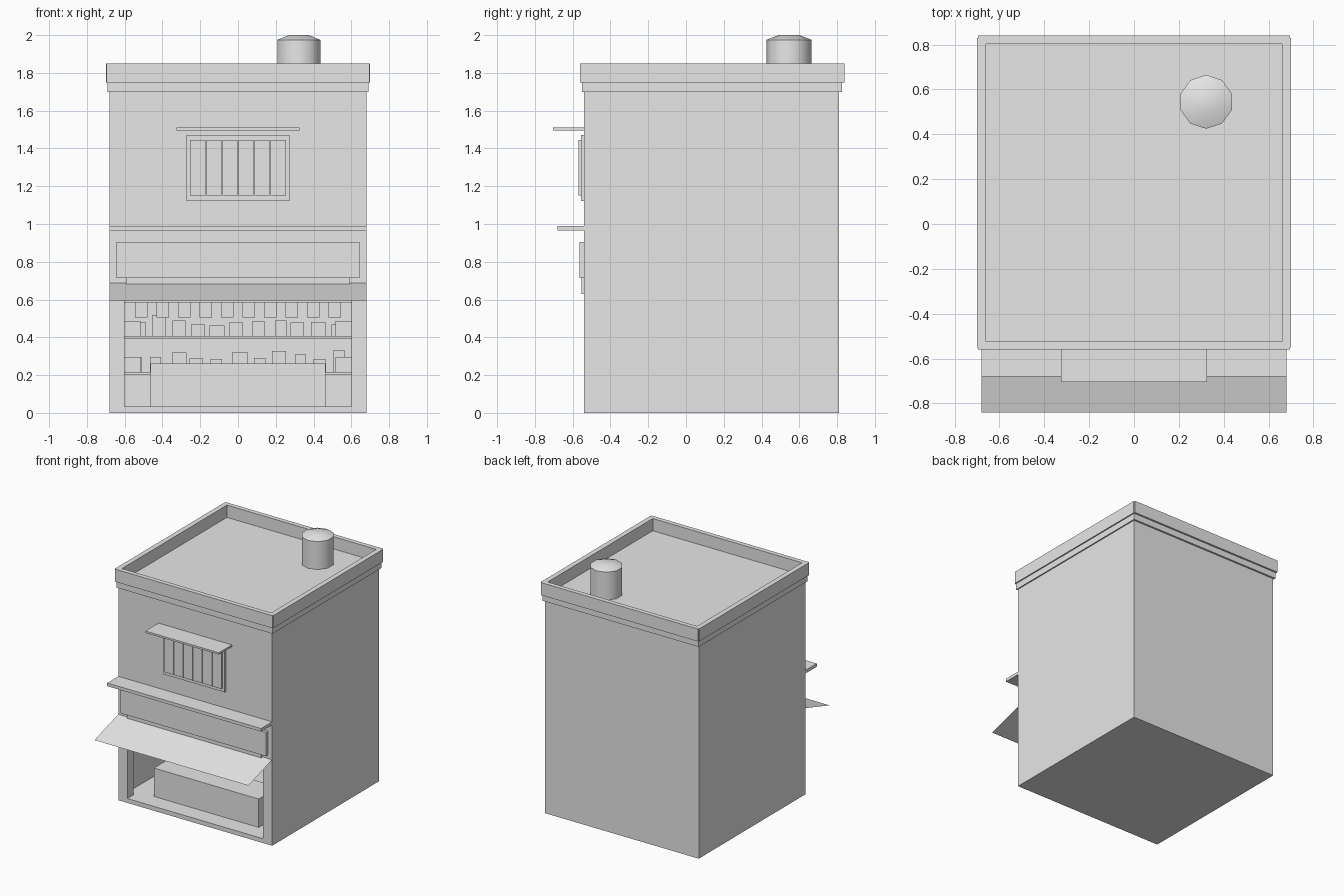
import bpy, bmesh, random
from mathutils import Vector

random.seed(4)
if "Cube" in bpy.data.objects:
    bpy.data.objects.remove(bpy.data.objects["Cube"], do_unlink=True)

grey = bpy.data.materials.new("plain_grey")
grey.use_nodes = True
grey.diffuse_color = (0.8, 0.8, 0.8, 1)
grey.node_tree.nodes["Principled BSDF"].inputs["Base Color"].default_value = (0.8, 0.8, 0.8, 1)


def finish(bm, name):
    mesh = bpy.data.meshes.new(name)
    bm.to_mesh(mesh)
    bm.free()
    mesh.materials.append(grey)
    ob = bpy.data.objects.new(name, mesh)
    bpy.context.collection.objects.link(ob)
    return ob


def add_box(bm, x, y, z):
    lo, hi = Vector((x[0], y[0], z[0])), Vector((x[1], y[1], z[1]))
    verts = bmesh.ops.create_cube(bm, size=1)["verts"]
    for v in verts:
        v.co = (lo + hi) / 2 + v.co * (hi - lo)


def box(name, x, y, z):
    bm = bmesh.new()
    add_box(bm, x, y, z)
    return finish(bm, name)


def sym(w):
    return (-w, w)


def carve(target, cutter):
    cutter.hide_render = True
    mod = target.modifiers.new("carve", 'BOOLEAN')
    mod.operation = 'DIFFERENCE'
    mod.solver = 'EXACT'
    mod.object = cutter
    bpy.context.view_layer.objects.active = target
    bpy.ops.object.modifier_apply(modifier=mod.name)
    bpy.data.objects.remove(cutter, do_unlink=True)


FRONT, BACK, W = -0.54, 0.81, 0.68

# Hollow building with an open shop front
body = box("building_walls", sym(W), (FRONT, BACK), (0, 1.72))
carve(body, box("room_cutter", sym(0.66), (-0.46, 0.77), (0.035, 0.95)))
carve(body, box("opening_cutter", sym(0.60), (-0.70, -0.40), (0.035, 0.64)))

# Roof band and raised parapet
box("roof_band", sym(0.69), (-0.55, 0.825), (1.70, 1.752))
for name, y in (("front", (-0.56, -0.523)), ("back", (0.803, 0.84))):
    box("parapet_" + name, sym(0.695), y, (1.75, 1.85))
for name, x in (("right", (-0.70, -0.66)), ("left", (0.66, 0.70))):
    box("parapet_" + name, x, (-0.55, 0.83), (1.75, 1.85))

# Ten-sided chimney with a bevelled cap
bm = bmesh.new()
for r1, r2, z1, z2 in ((0.12, 0.12, 1.75, 1.975), (0.12, 0.055, 1.975, 2.0)):
    made = bmesh.ops.create_cone(bm, cap_ends=True, segments=10,
                                 radius1=r1, radius2=r2, depth=z2 - z1)["verts"]
    # Turn so a corner points along x
    corner = max(made, key=lambda v: v.co.x).co
    turn = Vector((1, 0)).angle_signed(Vector((corner.x, corner.y)))
    from_z = Vector((0.322, 0.545, (z1 + z2) / 2))
    for v in made:
        flat = Vector((v.co.x, v.co.y))
        v.co = Vector((flat.x, flat.y, v.co.z)) + from_z
bmesh.ops.remove_doubles(bm, verts=bm.verts, dist=0.0005)
inner = [f for f in bm.faces if abs(f.calc_center_median().z - 1.975) < 0.001]
bmesh.ops.delete(bm, geom=inner, context='FACES_ONLY')
chimney = finish(bm, "chimney")
bpy.ops.object.select_all(action='DESELECT')
chimney.select_set(True)
bpy.context.view_layer.objects.active = chimney
bpy.ops.object.shade_smooth_by_angle(angle=0.7)

# Upper window: frame, shutter slats and a small canopy
box("window_frame", sym(0.272), (-0.557, FRONT), (1.123, 1.47))
bm = bmesh.new()
pitch = 0.085
for i in range(6):
    x = (i - 2.5) * pitch
    add_box(bm, (x - 0.0405, x + 0.0405), (-0.57, -0.55), (1.15, 1.445))
finish(bm, "window_slats")
box("window_canopy", sym(0.325), (-0.705, FRONT), (1.495, 1.51))

# Ledge and sign boards above the opening
box("front_ledge", sym(W), (-0.68, FRONT), (0.965, 0.99))
box("sign_board", sym(0.643), (-0.565, FRONT), (0.715, 0.905))
box("sign_backing", sym(0.592), (-0.553, FRONT), (0.63, 0.74))

# Thin sloping awning
bm = bmesh.new()
corners = [(-W, -0.84, 0.595), (W, -0.84, 0.595), (W, FRONT, 0.687), (-W, FRONT, 0.687)]
bm.faces.new([bm.verts.new(c) for c in corners])
finish(bm, "awning")

# Shop counter
box("shop_counter", sym(0.463), (-0.40, -0.15), (0.03, 0.262))

# Shelves along the back wall
for name, z in (("lower", 0.21), ("middle", 0.40), ("upper", 0.59)):
    box(name + "_shelf", sym(0.66), (0.52, 0.775), (z - 0.006, z + 0.006))

# Goods standing on the lower and middle shelves
for name, z in (("lower", 0.216), ("middle", 0.406)):
    bm = bmesh.new()
    for i in range(11):
        x = (i - 5) * 0.107 + random.uniform(-0.012, 0.012)
        half = random.uniform(0.028, 0.042)
        add_box(bm, (x - half, x + half), (0.58, 0.68),
                (z, z + random.uniform(0.055, 0.12)))
    # Larger boxes at both ends
    for s in (-1, 1):
        add_box(bm, sorted((s * 0.515, s * 0.62)), (0.53, 0.64), (z, z + 0.08))
    finish(bm, name + "_shelf_goods")

# Goods hung in a row under the upper shelf
bm = bmesh.new()
for i in range(10):
    x = (i - 4.5) * 0.114
    add_box(bm, (x - 0.033, x + 0.033), (0.56, 0.63), (0.505, 0.586))
finish(bm, "hanging_goods")
